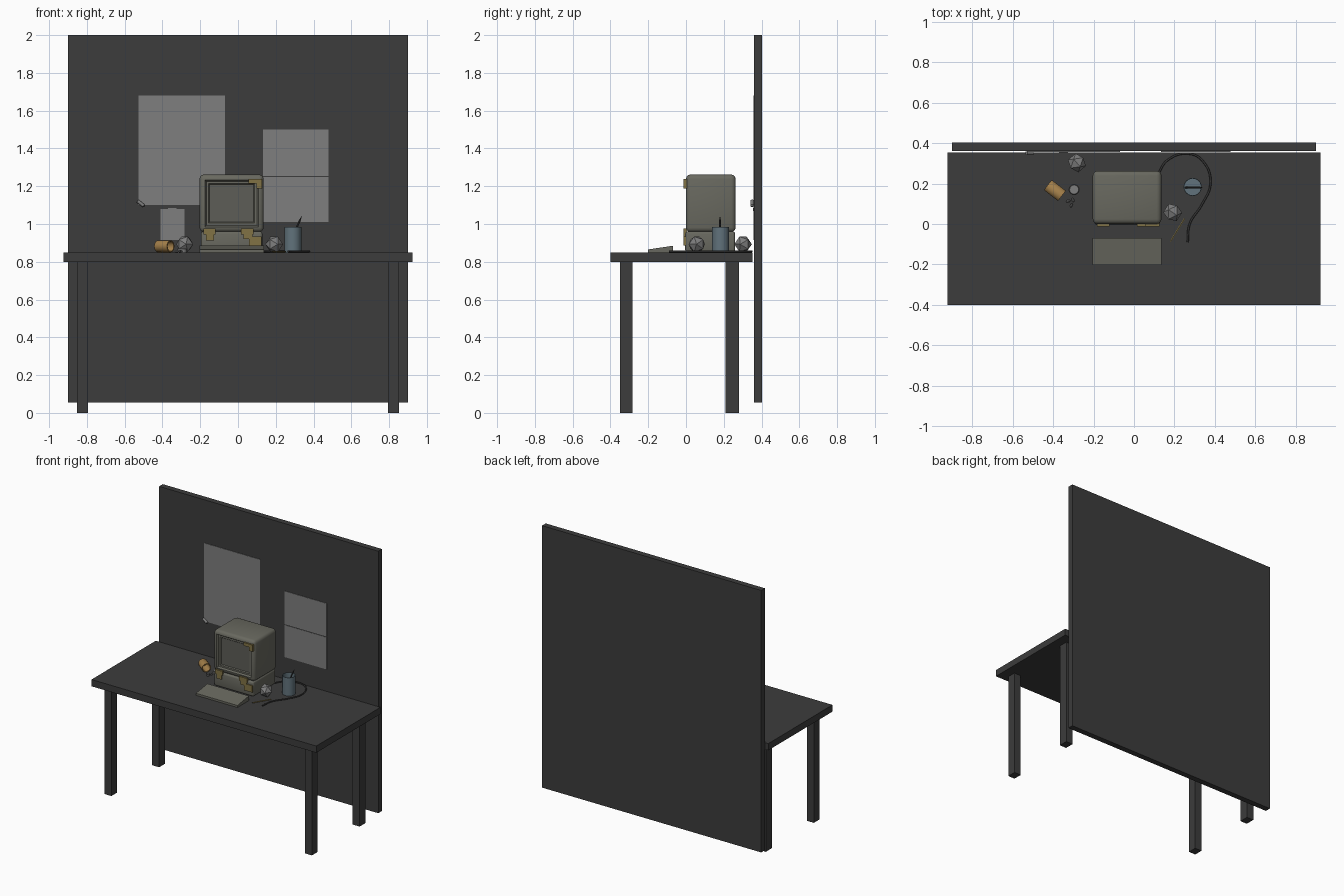
import bpy, bmesh
from math import radians, pi, cos, sin
from mathutils import Vector, Matrix

if "Cube" in bpy.data.objects:
    bpy.data.objects.remove(bpy.data.objects["Cube"])


def mat(name, r, g, b):
    m = bpy.data.materials.new(name)
    m.diffuse_color = (r, g, b, 1)
    m.use_nodes = True
    m.node_tree.nodes["Principled BSDF"].inputs["Base Color"].default_value = m.diffuse_color
    return m


DARK = mat("charcoal", .045, .045, .045)
PAPER = mat("paper_grey", .21, .21, .21)
BEIGE = mat("old_plastic", .14, .14, .115)
GLASS = mat("screen_grey", .11, .11, .095)
TAPE = mat("yellow_tape", .22, .17, .06)
AMBER = mat("amber_plastic", .38, .22, .07)
BLUE = mat("blue_grey", .12, .17, .20)
LEAD = mat("dark_metal", .04, .04, .04)


def finish(bm, name, m=None, smooth=False):
    bmesh.ops.recalc_face_normals(bm, faces=bm.faces[:])
    me = bpy.data.meshes.new(name)
    bm.to_mesh(me)
    bm.free()
    ob = bpy.data.objects.new(name, me)
    bpy.context.collection.objects.link(ob)
    if m:
        me.materials.append(m)
    if smooth:
        bpy.ops.object.select_all(action='DESELECT')
        ob.select_set(True)
        bpy.context.view_layer.objects.active = ob
        bpy.ops.object.shade_smooth_by_angle(angle=radians(35))
    return ob


def box_bm(x, y, z, bevel=0, segs=3):
    bm = bmesh.new()
    bmesh.ops.create_cube(bm, size=1)
    for v in bm.verts:
        v.co = Vector([(a + b) / 2 + c * (b - a) for (a, b), c in zip((x, y, z), v.co)])
    if bevel:
        bmesh.ops.bevel(bm, geom=bm.edges[:], offset=bevel, segments=segs,
                        profile=.5, affect='EDGES')
    return bm


def box(name, x, y, z, m=None, bevel=0):
    return finish(box_bm(x, y, z, bevel), name, m, bevel > 0)


def lathe(name, profile, loc, axis=(0, 0, 1), m=None, sides=24):
    """Revolve (radius, height) points around an axis."""
    bm = bmesh.new()
    rings = [[bm.verts.new((r * cos(2 * pi * i / sides), r * sin(2 * pi * i / sides), h))
              for i in range(sides)] for r, h in profile]
    for a, b in zip(rings, rings[1:]):
        for i in range(sides):
            j = (i + 1) % sides
            bm.faces.new((a[i], a[j], b[j], b[i]))
    bm.faces.new(rings[0])
    bm.faces.new(rings[-1])
    rot = Vector((0, 0, 1)).rotation_difference(Vector(axis)).to_matrix().to_4x4()
    bm.transform(Matrix.Translation(loc) @ rot)
    return finish(bm, name, m, True)


def rod(name, a, b, r, m, sides=8):
    a, b = Vector(a), Vector(b)
    n = (b - a).length
    return lathe(name, [(r, 0), (r, n * .88), (r * .2, n)], a, b - a, m, sides)


# wall panel and desk
box("wall_panel", (-.9, .9), (.36, .403), (.055, 2), DARK)
box("desk_top", (-.923, .923), (-.4, .353), (.8, .85), DARK)
for sx, side in ((-1, "left"), (1, "right")):
    for y0, y1, end in ((-.35, -.283, "front"), (.21, .28, "back")):
        xs = sorted((sx * .795, sx * .852))
        box(f"{end}_{side}_leg", xs, (y0, y1), (0, .8), DARK)

# sheets on the wall
box("large_poster", (-.528, -.07), (.357, .361), (1.1, 1.68), PAPER)
box("upper_print", (.133, .478), (.357, .361), (1.254, 1.5), PAPER)
box("lower_print", (.133, .478), (.357, .361), (1.01, 1.249), PAPER)
box("small_note", (-.41, -.283), (.357, .361), (.915, 1.08), PAPER)
box("note_tape", (-.37, -.325), (.354, .358), (1.068, 1.086), PAPER)
rod("poster_corner_curl", (-.532, .35, 1.122), (-.496, .35, 1.094), .009, PAPER, 12)

# computer case: rounded box with a stepped screen recess
bm = box_bm((-.204, .136), (0, .263), (.957, 1.262), .024)
bm.normal_update()
front = max((f for f in bm.faces if f.normal.y < -.99), key=lambda f: f.calc_area())
for thick, depth in ((.004, 0), (.008, -.012), (.012, 0), (.006, -.008)):
    bmesh.ops.inset_region(bm, faces=[front], thickness=thick, depth=depth,
                           use_even_offset=True)
finish(bm, "monitor_case", BEIGE, True)
box("monitor_screen", (-.158, .09), (.019, .024), (.995, 1.222), GLASS)
box("computer_base", (-.196, .129), (-.004, .26), (.85, .96), BEIGE, .012)

# yellow tape patches on the front
for i, (x0, x1, z0, z1) in enumerate((
        (.055, .127, 1.215, 1.238), (.098, .127, 1.188, 1.216),
        (-.182, -.12, .945, .977), (-.17, -.128, .913, .946),
        (.015, .082, .945, .977), (.028, .078, .92, .946),
        (.058, .125, .885, .935))):
    box(f"tape_patch_{i + 1}", (x0, x1), (-.012, .004), (z0, z1), TAPE)

# keyboard: wedge, lower toward the front
bm = box_bm((-.204, .137), (-.202, -.068), (.85, .885))
for v in bm.verts:
    if v.co.y < -.15 and v.co.z > .86:
        v.co.z = .865
finish(bm, "keyboard", BEIGE)

# pen cup with a pen
lathe("pen_cup", [(.045, 0), (.045, .135), (.041, .135), (.041, .006)],
      (.29, .183, .85), m=BLUE)
rod("cup_pen", (.256, .18, .86), (.337, .18, 1.04), .005, LEAD)

# twenty-sided ornaments
for i, (x, y, turn) in enumerate(((-.282, .302, 8), (.191, .057, 25))):
    bm = bmesh.new()
    bmesh.ops.create_icosphere(bm, subdivisions=1, radius=.047)
    bm.transform(Matrix.Translation((x, y, .893)) @ Matrix.Rotation(radians(turn), 4, 'Z')
                 @ Matrix.Rotation(radians(90), 4, 'X'))
    finish(bm, f"faceted_ball_{i + 1}", PAPER)

# tipped bottle, its lid and spilled tablets
lathe("tipped_bottle", [(.029, 0), (.032, .005), (.032, .088), (.026, .088), (.026, .006)],
      (-.426, .193, .882), (.79, -.61, 0), AMBER)
lathe("bottle_lid", [(.025, 0), (.025, .018), (.022, .021)], (-.296, .17, .85), m=PAPER)
for i, (x, y, a) in enumerate(((-.325, .113, .4), (-.302, .118, 2), (-.31, .092, 1.2))):
    d = Vector((cos(a), sin(a), 0))
    lathe(f"tablet_{i + 1}", [(.003, -.01), (.006, -.006), (.006, .006), (.003, .01)],
          (x, y, .856), d, PAPER, 10)

# cable across the desk
cu = bpy.data.curves.new("power_cable", 'CURVE')
cu.dimensions = '3D'
cu.bevel_depth = .005
cu.bevel_resolution = 2
cu.resolution_u = 8
path = [(.12, .25), (.165, .315), (.275, .347), (.345, .305), (.378, .2),
        (.335, .095), (.275, 0), (.265, -.09)]
sp = cu.splines.new('BEZIER')
sp.bezier_points.add(len(path) - 1)
for p, (x, y) in zip(sp.bezier_points, path):
    p.co = (x, y, .855)
    p.handle_left_type = p.handle_right_type = 'AUTO'
cu.use_fill_caps = True
cu.materials.append(LEAD)
bpy.context.collection.objects.link(bpy.data.objects.new("power_cable", cu))

# loose pencil
rod("pencil", (.25, .027, .854), (.178, -.09, .854), .004, TAPE, 6)
